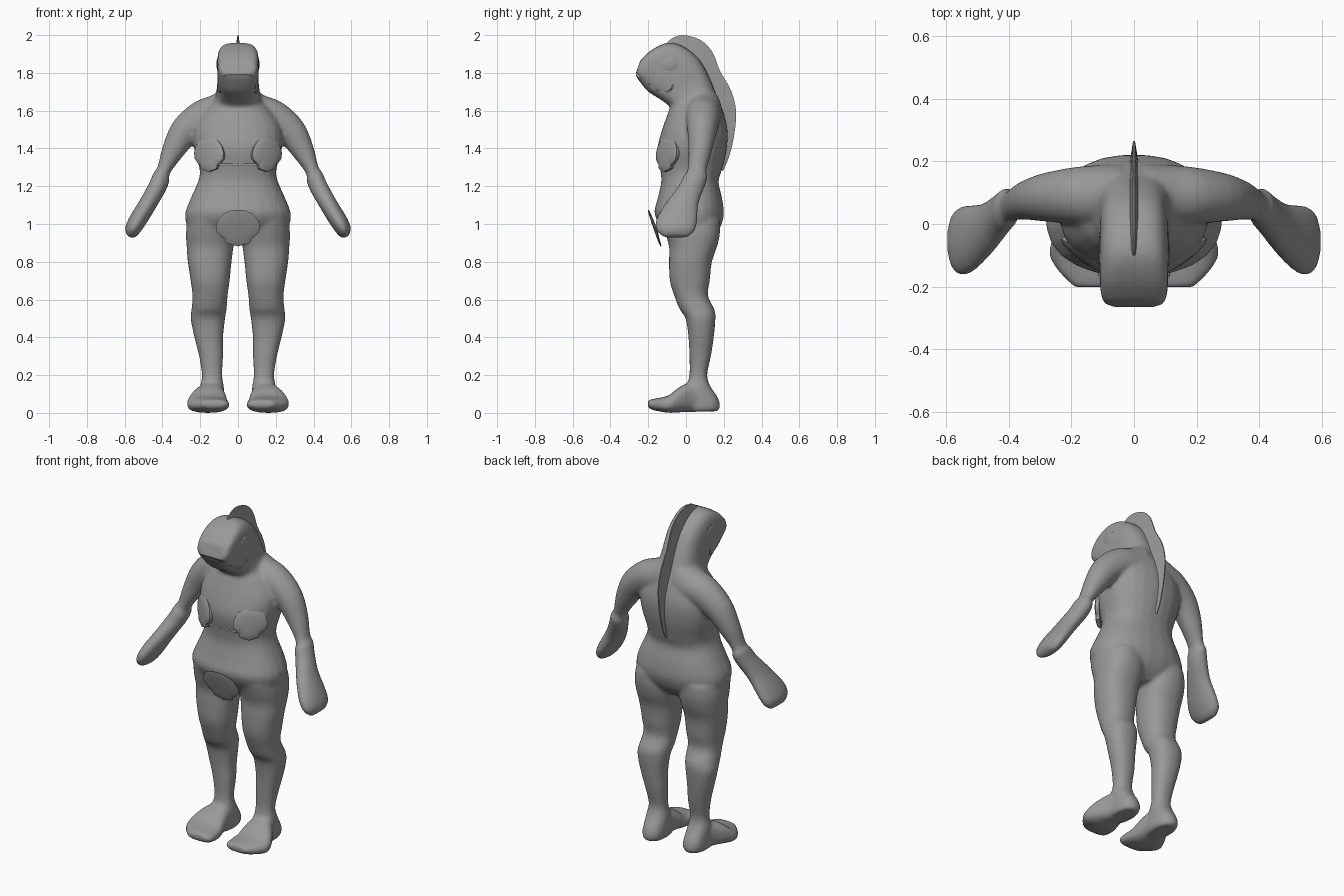
import bpy, bmesh, math
from mathutils import Vector as V

grey = bpy.data.materials.new("plain grey")
grey.diffuse_color = (0.32, 0.32, 0.32, 1)
N = 24


def finish(name, bm, angle=40):
    bmesh.ops.recalc_face_normals(bm, faces=bm.faces)
    me = bpy.data.meshes.new(name)
    bm.to_mesh(me)
    bm.free()
    me.materials.append(grey)
    ob = bpy.data.objects.new(name, me)
    bpy.context.collection.objects.link(ob)
    bpy.ops.object.select_all(action='DESELECT')
    ob.select_set(True)
    bpy.context.view_layer.objects.active = ob
    bpy.ops.object.shade_smooth_by_angle(angle=math.radians(angle))
    return ob


def flow(rows, k=3):
    """Smoothly interpolate rows of ring settings, k steps between each pair."""
    out = []
    for i in range(len(rows) - 1):
        a, b, c, d = rows[max(i - 1, 0)], rows[i], rows[i + 1], rows[min(i + 2, len(rows) - 1)]
        for j in range(k):
            t = j / k
            out.append(tuple(q + .5 * t * (r - p + t * (2 * p - 5 * q + 4 * r - s + t * (3 * (q - r) + s - p)))
                             for p, q, r, s in zip(a, b, c, d)))
    return out + [rows[-1]]


def skin(bm, rings):
    """Bridge a list of equal point rings and cap both ends."""
    rings = [[bm.verts.new(p) for p in r] for r in rings]
    for a, b in zip(rings, rings[1:]):
        for i in range(len(a)):
            j = (i + 1) % len(a)
            bm.faces.new((a[i], a[j], b[j], b[i]))
    bm.faces.new(rings[0])
    bm.faces.new(rings[-1])


def ring(c, u, v, e=2.0):
    """Superellipse around c with half axes u and v."""
    out = []
    for i in range(N):
        t = 2 * math.pi * (i + 0.5) / N
        f = lambda k: math.copysign(abs(k) ** (2 / e), k)
        out.append(V(c) + V(u) * f(math.cos(t)) + V(v) * f(math.sin(t)))
    return out


body = bmesh.new()

# torso, neck and head: front y, z, back y, z, half width, squareness
trunk = [(-.05, .90, .11, .90, .17, 2.3), (-.115, .96, .17, .96, .255, 2.3), (-.167, 1.05, .2, 1.04, .282, 2.3),
         (-.152, 1.13, .193, 1.13, .254, 2.3), (-.132, 1.22, .173, 1.22, .214, 2.3),
         (-.137, 1.29, .188, 1.28, .203, 2.3), (-.152, 1.40, .215, 1.39, .232, 2.3),
         (-.127, 1.5, .22, 1.5, .235, 2.3), (-.092, 1.6, .195, 1.6, .18, 2.3),
         (-.09, 1.625, .162, 1.68, .13, 2.5), (-.13, 1.655, .127, 1.77, .112, 2.9),
         (-.17, 1.68, .072, 1.87, .11, 3.2), (-.2, 1.70, -.01, 1.938, .11, 3.4),
         (-.227, 1.73, -.095, 1.96, .109, 3.4), (-.253, 1.765, -.18, 1.923, .106, 3.4),
         (-.268, 1.79, -.242, 1.867, .094, 3)]
skin(body, [ring((0, (a + c) / 2, (b + d) / 2), (w, 0, 0), (0, (c - a) / 2, (d - b) / 2), e)
            for a, b, c, d, w, e in flow(trunk)])

# arms and mitten hands: centre, in-plane half width, depth half width, normal x, z
arm = [(.04, .09, 1.60, .13, .10, .1, 1), (.12, .09, 1.583, .10, .098, .2, 1),
       (.20, .09, 1.558, .092, .09, .35, .93),
       (.285, .085, 1.485, .08, .077, .75, .66), (.345, .075, 1.385, .06, .062, .9, .43),
       (.393, .058, 1.285, .037, .05, .9, .43), (.405, .05, 1.25, .048, .065, .87, .5),
       (.425, .03, 1.2, .049, .069, .85, .52), (.475, -.02, 1.11, .047, .087, .85, .52),
       (.53, -.05, 1.02, .047, .11, .85, .52), (.562, -.055, .965, .04, .102, .85, .52),
       (.574, -.055, .932, .02, .062, .85, .52)]
# legs: height, inner x, outer x, front y, back y
leg = [(1.02, .02, .268, -.13, .18), (.95, .018, .276, -.11, .18), (.88, .024, .272, -.09, .165),
       (.8, .034, .266, -.09, .137), (.7, .044, .251, -.086, .126), (.62, .055, .241, -.062, .116),
       (.55, .06, .246, -.035, .15), (.5, .068, .251, -.002, .156), (.4, .079, .231, .013, .147),
       (.3, .079, .206, .018, .132), (.2, .084, .191, .018, .112), (.14, .075, .2, 0, .13),
       (.08, .07, .2, -.03, .17), (.03, .07, .2, -.03, .18), (.008, .08, .19, -.02, .165)]
# feet: y, inner x, outer x, bottom z, top z
foot = [(.15, .08, .19, .01, .09), (.05, .075, .205, .005, .16), (-.03, .062, .25, .003, .14),
        (-.09, .05, .272, 0, .094), (-.14, .044, .25, .008, .08), (-.18, .048, .215, .016, .073),
        (-.202, .07, .19, .032, .065)]
for s in (-1, 1):
    skin(body, [ring((s * x, y, z), V((s * nx, 0, nz)).normalized() * w, (0, d, 0))
                for x, y, z, w, d, nx, nz in flow(arm)])
    skin(body, [ring((s * (a + b) / 2, (f + k) / 2, z), ((b - a) / 2, 0, 0), (0, (k - f) / 2, 0), 2.3)
                for z, a, b, f, k in flow(leg)])
    skin(body, [ring((s * (a + b) / 2, y, (f + k) / 2), ((b - a) / 2, 0, 0), (0, 0, (k - f) / 2), 2.6)
                for y, a, b, f, k in flow(foot)])
body_ob = finish("body", body)
m = body_ob.modifiers.new("blend", 'REMESH')
m.mode, m.voxel_size, m.use_smooth_shade = 'VOXEL', 0.011, True
m = body_ob.modifiers.new("soften", 'SMOOTH')
m.factor, m.iterations = 0.5, 5

# shallow mouth groove cutters: both cheeks and the front lip
line = [(-.30, 1.815), (-.245, 1.777), (-.20, 1.74), (-.15, 1.703), (-.11, 1.693), (-.08, 1.71), (-.07, 1.735)]


def groove(name, pts, x0, x1):
    bm = bmesh.new()
    skin(bm, [[V((x, y, z + .003)) for y, z in pts] +
              [V((x, y + .002, z - .003)) for y, z in reversed(pts)] for x in (x0, x1)])
    cutter = finish(name, bm)
    cutter.hide_render = True
    cutter.hide_set(True)
    m = body_ob.modifiers.new(name, 'BOOLEAN')
    m.operation, m.object, m.solver = 'DIFFERENCE', cutter, 'EXACT'


groove("mouth_cutter_left", line, -.2, -.09)
groove("mouth_cutter_right", line, .09, .2)
groove("mouth_cutter_front", line[:2], -.088, .088)

# back fin: root y, z, edge y, z
fin = [(-.09, 1.93, -.10, 1.96), (-.05, 1.91, -.07, 1.985), (0, 1.88, -.015, 2.0), (.03, 1.86, .075, 1.975),
       (.07, 1.80, .14, 1.91), (.09, 1.76, .18, 1.81), (.13, 1.66, .237, 1.71), (.16, 1.58, .265, 1.6),
       (.18, 1.47, .255, 1.47), (.18, 1.36, .226, 1.35), (.17, 1.3, .195, 1.28)]
bm = bmesh.new()
skin(bm, [[V((-.018, a, b)), V((-.003, c, d)), V((.003, c, d)), V((.018, a, b))] for a, b, c, d in flow(fin)])
finish("back_fin", bm)

# scallop plates: half outline in unit size, top to bottom
half = [(0, 1), (.35, .95), (.68, .76), (.9, .45), (1, .08), (.95, -.25), (.72, -.5), (.6, -.56),
        (.55, -.8), (.3, -.9), (.12, -.95), (0, -1)]
outline = half + [(-a, b) for a, b in half[-2:0:-1]]


def scallop(name, c, u, v, bulge, bend, back):
    """Fan plate at c, half axes u and v, domed and wrapped backwards at the sides."""
    u, v, c = V(u), V(v), V(c)
    n = u.cross(v).normalized()
    bm = bmesh.new()
    skin(bm, [[c + u * a * k + v * b * k + n * (h - bend * a * a * k * k) for a, b in outline]
              for k, h in ((.97, -back), (1, 0), (.9, bulge * .5), (.6, bulge * .85), (.2, bulge))])
    finish(name, bm, 50)


for s, side in ((-1, "left"), (1, "right")):
    scallop("chest_shell_" + side, (s * .157, -.108, 1.368), (.078, s * .055, 0), (0, .01, .093), .012, .004, .02)
    # eyes
    bm = bmesh.new()
    skin(bm, [ring((s * x, -.088, 1.845), (0, r, 0), (0, 0, r * .85))
              for x, r in ((.08, .04), (.109, .04), (.112, .034), (.113, .012))])
    finish("eye_" + side, bm)
scallop("hip_shell", (0, -.168, .978), (.117, 0, 0), (0, -.034, .097), .005, .008, .005)

# cord between the chest shells
bm = bmesh.new()
skin(bm, [ring((x / 100, -.137 + .4 * (x / 100) ** 2, 1.315), (0, .005, 0), (0, 0, .006)) for x in range(-12, 13, 3)])
finish("chest_cord", bm)
